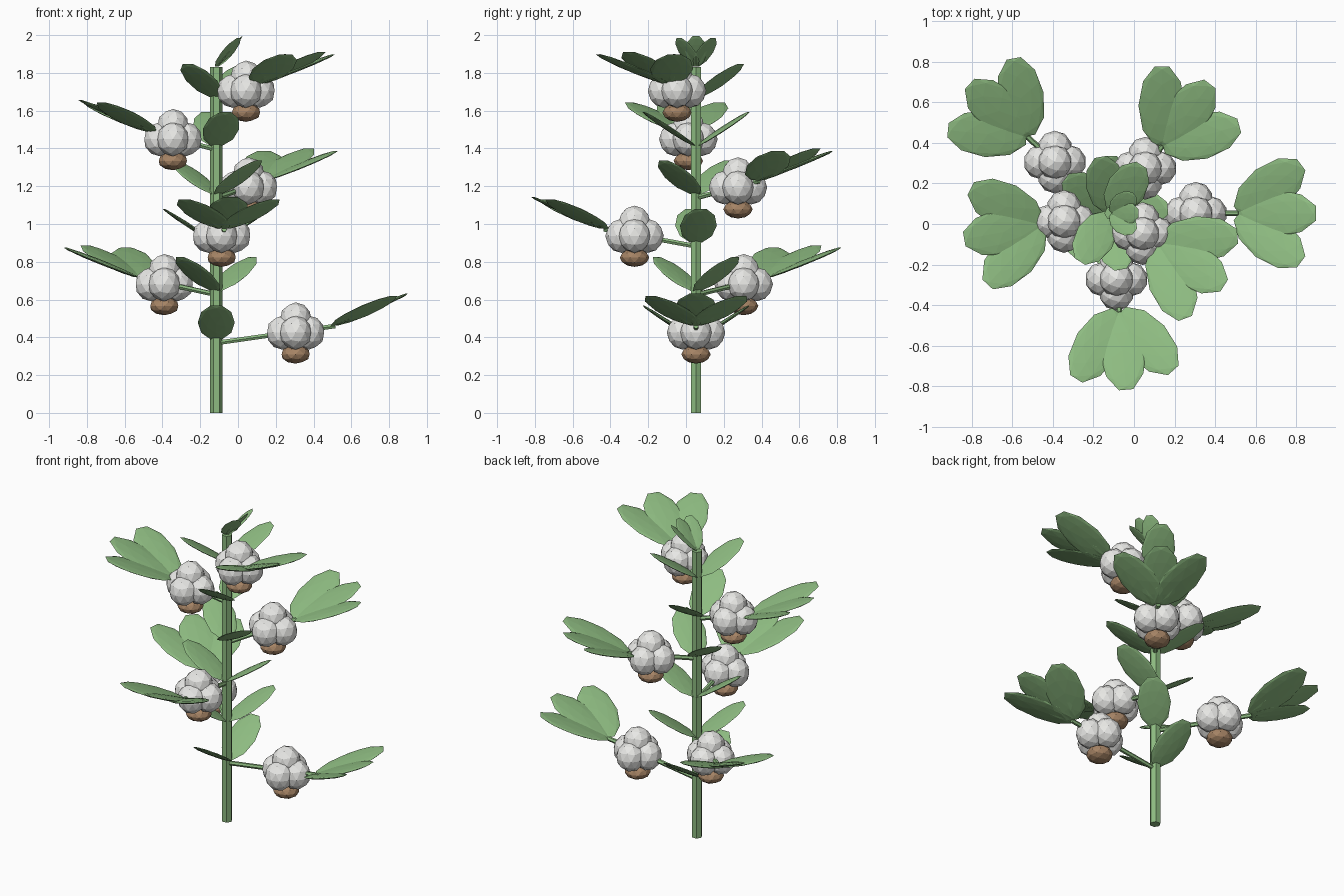
import bpy, bmesh, math
from mathutils import Matrix, Vector, Euler

cube = bpy.data.objects.get("Cube")
if cube:
    bpy.data.objects.remove(cube, do_unlink=True)


def make_material(name, rgb):
    mat = bpy.data.materials.new(name)
    mat.use_nodes = True
    color = (*rgb, 1)
    mat.diffuse_color = color
    bsdf = next(n for n in mat.node_tree.nodes if n.type == "BSDF_PRINCIPLED")
    bsdf.inputs["Base Color"].default_value = color
    bsdf.inputs["Roughness"].default_value = 0.8
    return mat


GREEN = make_material("leaf green", (0.27, 0.50, 0.22))
WHITE = make_material("cotton white", (0.80, 0.80, 0.78))
BROWN = make_material("husk brown", (0.38, 0.23, 0.13))


def finish(bm, name, mat):
    mesh = bpy.data.meshes.new(name)
    bm.to_mesh(mesh)
    bm.free()
    mesh.materials.append(mat)
    obj = bpy.data.objects.new(name, mesh)
    bpy.context.collection.objects.link(obj)
    return obj


def add_ball(bm, matrix, scale):
    bmesh.ops.create_icosphere(bm, subdivisions=2, radius=1,
                               matrix=matrix @ Matrix.Diagonal((*scale, 1)))


def add_rod(bm, start, end, radius):
    axis = end - start
    turn = axis.to_track_quat("Z", "Y").to_matrix().to_4x4()
    place = Matrix.Translation((start + end) / 2) @ turn @ Matrix.Rotation(math.pi / 2, 4, "Z")
    bmesh.ops.create_cone(bm, cap_ends=True, segments=6, radius1=radius,
                          radius2=radius, depth=axis.length, matrix=place)


def add_lobe(bm, base, yaw, pitch, length, half_width):
    """Thin oval blade that starts at base and rises outwards."""
    turn = Euler((0, -math.radians(pitch), math.radians(yaw))).to_matrix().to_4x4()
    place = Matrix.Translation(base) @ turn @ Matrix.Translation((length / 2, 0, 0))
    add_ball(bm, place, (length / 2, half_width, half_width * 0.11))


def three_lobed_leaf(name, base, yaw, pitch, length):
    bm = bmesh.new()
    for side in (-1, 0, 1):
        add_lobe(bm, base, yaw + side * 37, pitch * (0.92 if side else 1),
                 length, length * 0.26)
    finish(bm, name, GREEN)


# Main stem
ROOT = Vector((-0.115, 0.053, 0))
TOP = ROOT + Vector((0, 0, 1.83))
bm = bmesh.new()
add_rod(bm, ROOT, TOP, 0.032)
finish(bm, "stem", GREEN)

# Spiralling nodes: branch, boll, end leaf and a pair of stem leaves
for i in range(6):
    angle = i * 137.5
    out = Vector((math.cos(math.radians(angle)), math.sin(math.radians(angle)), 0))
    start = ROOT + Vector((0, 0, 0.37 + i * 0.256))
    end = start + out * (0.63 - i * 0.07) + Vector((0, 0, 0.09))

    bm = bmesh.new()
    add_rod(bm, start, end, 0.014)
    finish(bm, f"branch_{i + 1}", GREEN)

    three_lobed_leaf(f"branch_leaf_{i + 1}", end - out * 0.01, angle, 23.5, 0.44)

    # Cotton boll: four side tufts and one on top
    center = start.lerp(end, 2 / 3)
    bm = bmesh.new()
    for offset in ((1, 0, 0), (-1, 0, 0), (0, 1, 0), (0, -1, 0), (0, 0, 1)):
        tuft = center + Vector(offset) * 0.07 + Vector((0, 0, -0.005))
        add_ball(bm, Matrix.Translation(tuft), (0.085, 0.085, 0.09))
    finish(bm, f"cotton_boll_{i + 1}", WHITE)

    # Husk below the boll
    bm = bmesh.new()
    add_ball(bm, Matrix.Translation(center + Vector((0, 0, -0.12))), (0.078, 0.078, 0.049))
    finish(bm, f"husk_{i + 1}", BROWN)

    # Opposite stem leaves, square to the branch
    bm = bmesh.new()
    for side in (-90, 90):
        add_lobe(bm, start + Vector((0, 0, 0.015)), angle + side, 33, 0.345, 0.098)
    finish(bm, f"stem_leaves_{i + 1}", GREEN)

# Young leaf at the tip
three_lobed_leaf("crown_leaf", TOP, 0, 50, 0.22)
